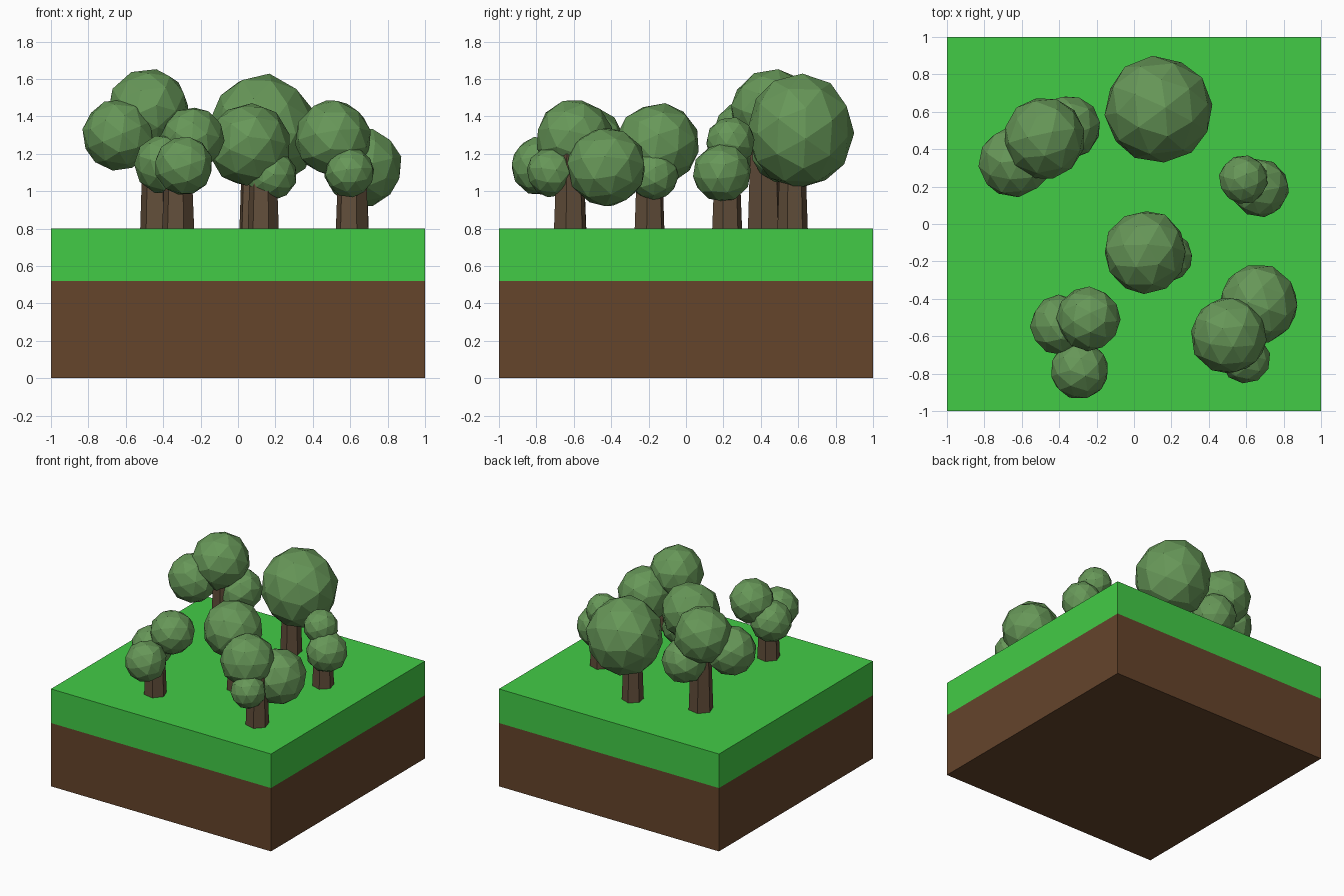
import bpy, bmesh, math, random
from mathutils import Euler, Matrix, Vector

if "Cube" in bpy.data.objects:
    bpy.data.objects.remove(bpy.data.objects["Cube"])

random.seed(4)

def mat(name, rgb):
    m = bpy.data.materials.new(name)
    m.diffuse_color = (*rgb, 1)
    m.use_nodes = True
    m.node_tree.nodes["Principled BSDF"].inputs["Base Color"].default_value = m.diffuse_color
    return m

GRASS = mat("grass green", (0.055, 0.60, 0.061))
SOIL = mat("soil brown", (0.130, 0.058, 0.024))
LEAF = mat("leaf green", (0.135, 0.31, 0.098))
BARK = mat("bark brown", (0.120, 0.075, 0.042))

def finish(name, bm, material):
    me = bpy.data.meshes.new(name)
    bm.to_mesh(me)
    bm.free()
    me.materials.append(material)
    ob = bpy.data.objects.new(name, me)
    bpy.context.collection.objects.link(ob)
    return ob

def slab(name, z0, z1, material):
    bm = bmesh.new()
    bmesh.ops.create_cube(bm, size=1, matrix=Matrix.Translation((0, 0, (z0 + z1) / 2))
                          @ Matrix.Diagonal((2, 2, z1 - z0, 1)))
    finish(name, bm, material)

def trunk(name, x, y, r, top):
    # slightly tapered six-sided post, sunk a little into the grass
    bm = bmesh.new()
    z0 = 0.78
    bmesh.ops.create_cone(bm, cap_ends=True, segments=6, radius1=r, radius2=r * 0.82,
                          depth=top - z0,
                          matrix=Matrix.Translation((x, y, (z0 + top) / 2))
                          @ Matrix.Rotation(random.uniform(0.1, 0.4), 4, 'Z'))
    finish(name, bm, BARK)

def crown(name, centre, radii):
    # faceted ball, randomly turned and very slightly uneven
    bm = bmesh.new()
    bmesh.ops.create_icosphere(bm, subdivisions=2, radius=1.02)
    turn = Euler([random.uniform(0, math.tau) for _ in range(3)]).to_matrix()
    for v in bm.verts:
        p = turn @ v.co * random.uniform(0.98, 1.02)
        v.co = Vector(centre) + Vector([a * b for a, b in zip(p, radii)])
    finish(name, bm, LEAF)

# ground block
slab("soil_layer", 0, 0.52, SOIL)
slab("grass_layer", 0.52, 0.8, GRASS)

# trees: (trunk x, y, radius, top), [crown x, y, z, radius]
trees = {
    "back_tree": ((0.085, 0.57, 0.083, 1.2), [(0.13, 0.61, 1.32, 0.288)]),
    "back_left_tree": ((-0.43, 0.42, 0.095, 1.32),
                       [(-0.64, 0.33, 1.30, 0.188), (-0.48, 0.46, 1.435, 0.217),
                        (-0.35, 0.52, 1.21, 0.168)]),
    "front_left_tree": ((-0.32, -0.615, 0.088, 1.15),
                        [(-0.243, -0.507, 1.28, 0.168), (-0.395, -0.54, 1.145, 0.157),
                         (-0.29, -0.78, 1.135, 0.155)]),
    "middle_tree": ((0.135, -0.195, 0.085, 1.2),
                    [(0.06, -0.15, 1.25, 0.22), (0.18, -0.175, 1.085, 0.132)]),
    "front_right_tree": ((0.61, -0.62, 0.09, 1.2),
                         [(0.507, -0.597, 1.285, 0.202), (0.665, -0.425, 1.13, 0.21),
                          (0.597, -0.72, 1.10, 0.13)]),
    "right_tree": ((0.62, 0.22, 0.083, 1.15),
                   [(0.585, 0.238, 1.265, 0.13), (0.673, 0.192, 1.097, 0.154)]),
}
for name, (post, crowns) in trees.items():
    trunk(name + "_trunk", *post)
    for i, (x, y, z, r) in enumerate(crowns):
        tall = 1.05 if len(crowns) == 1 else 1.0
        crown(f"{name}_crown_{i + 1}", (x, y, z), (r, r * (2 - tall) ** 0.5, r * tall))
